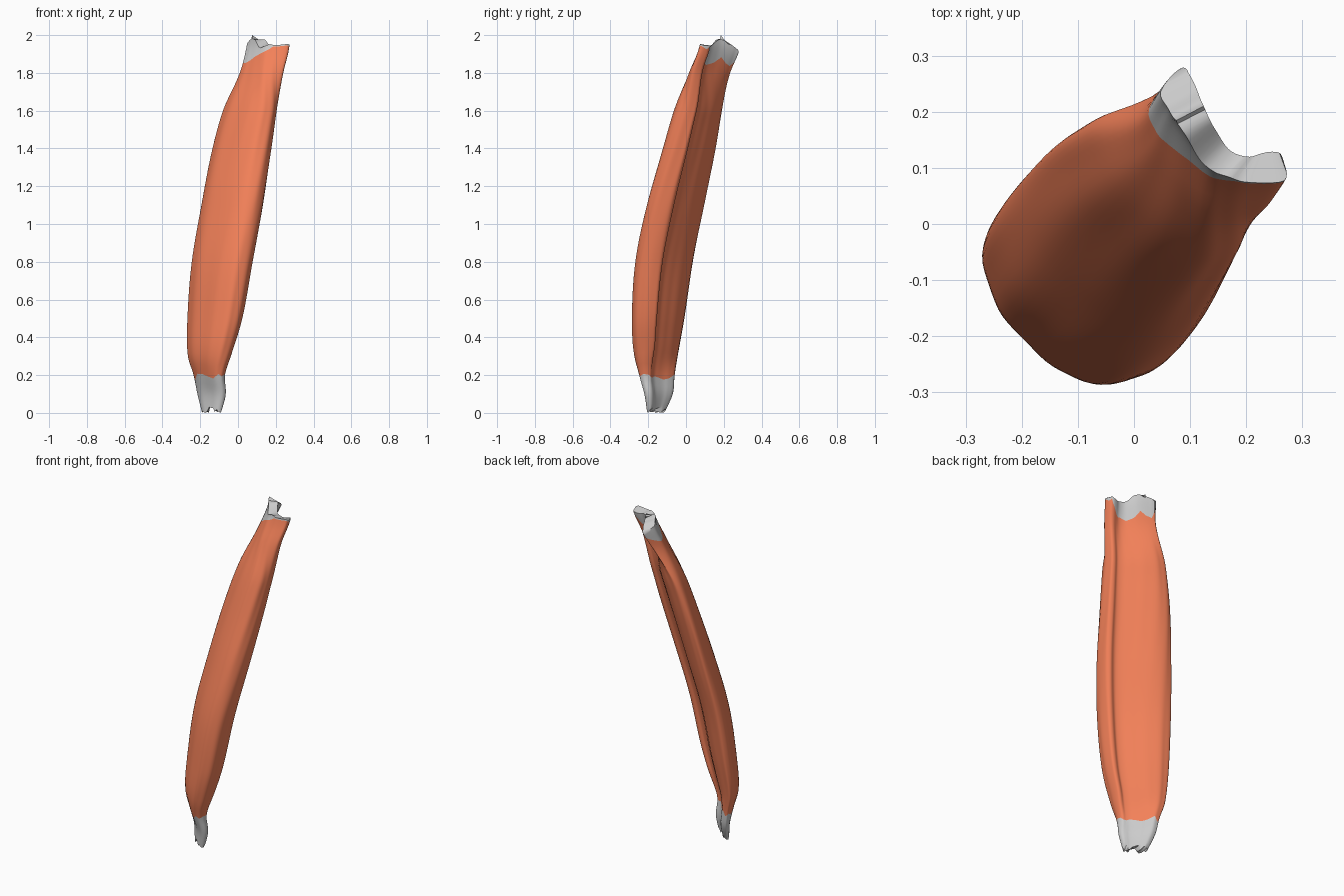
import bpy, bmesh, math, random

if "Cube" in bpy.data.objects:
    bpy.data.objects.remove(bpy.data.objects["Cube"])

random.seed(4)
N = 90  # points around the strap

# Silhouette at each height: z, x min, x max, y min, y max
LEVELS = [
    (0.00, -0.19, -0.09, -0.205, -0.115), (0.10, -0.215, -0.065, -0.22, -0.07),
    (0.20, -0.235, -0.07, -0.25, -0.06), (0.30, -0.263, -0.04, -0.273, -0.045),
    (0.50, -0.263, 0.02, -0.283, -0.01), (0.80, -0.24, 0.075, -0.265, 0.035),
    (1.10, -0.19, 0.13, -0.205, 0.095), (1.40, -0.13, 0.175, -0.12, 0.155),
    (1.62, -0.068, 0.205, -0.055, 0.193), (1.80, 0.01, 0.235, 0.01, 0.235),
    (1.93, 0.045, 0.265, 0.07, 0.285), (2.02, 0.055, 0.27, 0.08, 0.287)]

# Cross-sections inside a unit square: flat foot, fleshy middle, thin crescent top
FOOT = [(0, .95), (.04, .75), (.14, .55), (.3, .38), (.45, .24), (.6, .1), (.75, .01),
        (.88, 0), (.98, .06), (1, .18), (.95, .27), (.86, .33), (.75, .39),
        (.62, .5), (.48, .65), (.36, .82), (.22, .97), (.08, 1)]
MIDDLE = [(0, .97), (0, .8), (.1, .52), (.3, .28), (.5, .1), (.7, 0), (.85, .01),
          (.96, .1), (1, .23), (1, .4), (.94, .47), (.84, .46), (.73, .53),
          (.61, .66), (.49, .79), (.35, .91), (.2, .99), (.08, 1)]
TOP = [(.2, 1), (0, .76), (.05, .6), (.12, .48), (.25, .3), (.4, .12), (.55, .04),
       (.72, 0), (1, .01), (1, .2), (.93, .26), (.82, .25), (.7, .22), (.55, .28),
       (.42, .45), (.35, .6), (.3, .75), (.25, .9)]


def lookup(table, z):
    """Smooth interpolation of table rows by their first value."""
    z = min(max(z, table[0][0]), table[-1][0])
    k = 0
    while k < len(table) - 2 and z > table[k + 1][0]:
        k += 1
    a, b = table[k], table[k + 1]
    p, q = table[max(k - 1, 0)], table[min(k + 2, len(table) - 1)]
    h = b[0] - a[0]
    t = (z - a[0]) / h
    out = []
    for c in range(1, len(a)):
        ma = (b[c] - p[c]) / (b[0] - p[0]) * h
        mb = (q[c] - a[c]) / (q[0] - a[0]) * h
        out.append((2*t**3 - 3*t*t + 1) * a[c] + (t**3 - 2*t*t + t) * ma
                   + (3*t*t - 2*t**3) * b[c] + (t**3 - t*t) * mb)
    return out


def ring(points):
    """Closed smooth curve through the section points."""
    n, out = len(points), []
    for j in range(N):
        s = j * n / N
        k, t = int(s), s - int(s)
        p = [points[(k + d) % n] for d in (-1, 0, 1, 2)]
        out.append([0.5 * (2*p[1][c] + (p[2][c] - p[0][c]) * t
                    + (2*p[0][c] - 5*p[1][c] + 4*p[2][c] - p[3][c]) * t * t
                    + (3*p[1][c] - p[0][c] - 3*p[2][c] + p[3][c]) * t**3) for c in (0, 1)])
    return out


foot_ring, mid_ring, top_ring = ring(FOOT), ring(MIDDLE), ring(TOP)


def ease(z, a, b):
    f = min(max((z - a) / (b - a), 0), 1)
    return f * f * (3 - 2 * f)


def place(j, z):
    """Point on the strap surface at ring position j and height z."""
    x0, x1, y0, y1 = lookup(LEVELS, z)
    g, f = ease(z, 0.08, 0.38), ease(z, 1.58, 1.95)
    X, Y = ((foot_ring[j][c] * (1 - g) + mid_ring[j][c] * g) * (1 - f)
            + top_ring[j][c] * f for c in (0, 1))
    # faint lengthwise fibre ripple
    r = 0.012 * math.sin(j * math.tau * 12 / N + 2 * math.sin(z * 2.3)) * math.sin(z * 3.1)
    X += r * (0.5 - X)
    Y += r * (0.5 - Y)
    return (x0 + (x1 - x0) * X, y0 + (y1 - y0) * Y, z)


def jagged(step, amount):
    """Periodic ragged offsets around the ring (step divides N)."""
    keys = [random.uniform(-amount, amount) for _ in range(N // step)]
    out = []
    for j in range(N):
        k, t = j // step, (j % step) / step
        out.append(keys[k] * (1 - t) + keys[(k + 1) % len(keys)] * t)
    return out


def strap(name, low, high, rows, cap_low=False, cap_high=False, mat=None):
    bm = bmesh.new()
    grid = [[bm.verts.new(place(j, low[j] + (high[j] - low[j]) * i / rows))
             for j in range(N)] for i in range(rows + 1)]
    for a, b in zip(grid, grid[1:]):
        for j in range(N):
            k = (j + 1) % N
            bm.faces.new((a[j], a[k], b[k], b[j]))
    # end caps span from the front wall to the back wall
    for use, loop, flip in ((cap_low, grid[0], True), (cap_high, grid[-1], False)):
        if use:
            for j in range(N // 2):
                ids = list(dict.fromkeys((j, j + 1, N - 1 - j, (N - j) % N)))
                if len(ids) > 2:
                    bm.faces.new([loop[i] for i in (ids[::-1] if flip else ids)])
    mesh = bpy.data.meshes.new(name)
    bm.to_mesh(mesh)
    bm.free()
    ob = bpy.data.objects.new(name, mesh)
    bpy.context.collection.objects.link(ob)
    if mat:
        mesh.materials.append(mat)
    bpy.ops.object.select_all(action='DESELECT')
    ob.select_set(True)
    bpy.context.view_layer.objects.active = ob
    bpy.ops.object.shade_smooth_by_angle(angle=math.radians(50))
    return ob


# Ragged lower end and lower seam
end_jag, seam_jag = jagged(3, 0.018), jagged(5, 0.02)
shift = min(end_jag)
bottom = [v - shift for v in end_jag]
low_seam = [0.19 + v for v in seam_jag]

# Upper rim: peak in the middle, dips to each side; seam rises to the right corner
RIM = [(0.0, 1.95), (0.06, 1.95), (0.2, 1.935), (0.48, 1.98), (0.75, 1.95), (1.0, 1.91)]
rim_jag, top_jag = jagged(3, 0.006), jagged(5, 0.025)
rim = [min(lookup(RIM, top_ring[j][1])[0] + rim_jag[j], 2.0) for j in range(N)]
rim[max(range(N), key=lambda j: rim[j])] = 2.0
high_seam = []
for j in range(N):
    X = top_ring[j][0]
    if j < N // 2:
        z = 1.85 + 0.14 * X + top_jag[j] * 0.2
    else:
        z = 1.86 + top_jag[j] + 0.08 * max(0, (X - 0.75) / 0.25)
    high_seam.append(min(z, rim[j] - 0.008))

flesh = bpy.data.materials.new("flesh")
flesh.diffuse_color = (0.9, 0.22, 0.1, 1)
flesh.use_nodes = True
flesh.node_tree.nodes["Principled BSDF"].inputs["Base Color"].default_value = flesh.diffuse_color

strap("muscle_belly", low_seam, high_seam, 60, mat=flesh)
strap("lower_tendon", bottom, low_seam, 8, cap_low=True)
strap("upper_tendon", high_seam, rim, 6, cap_high=True)
